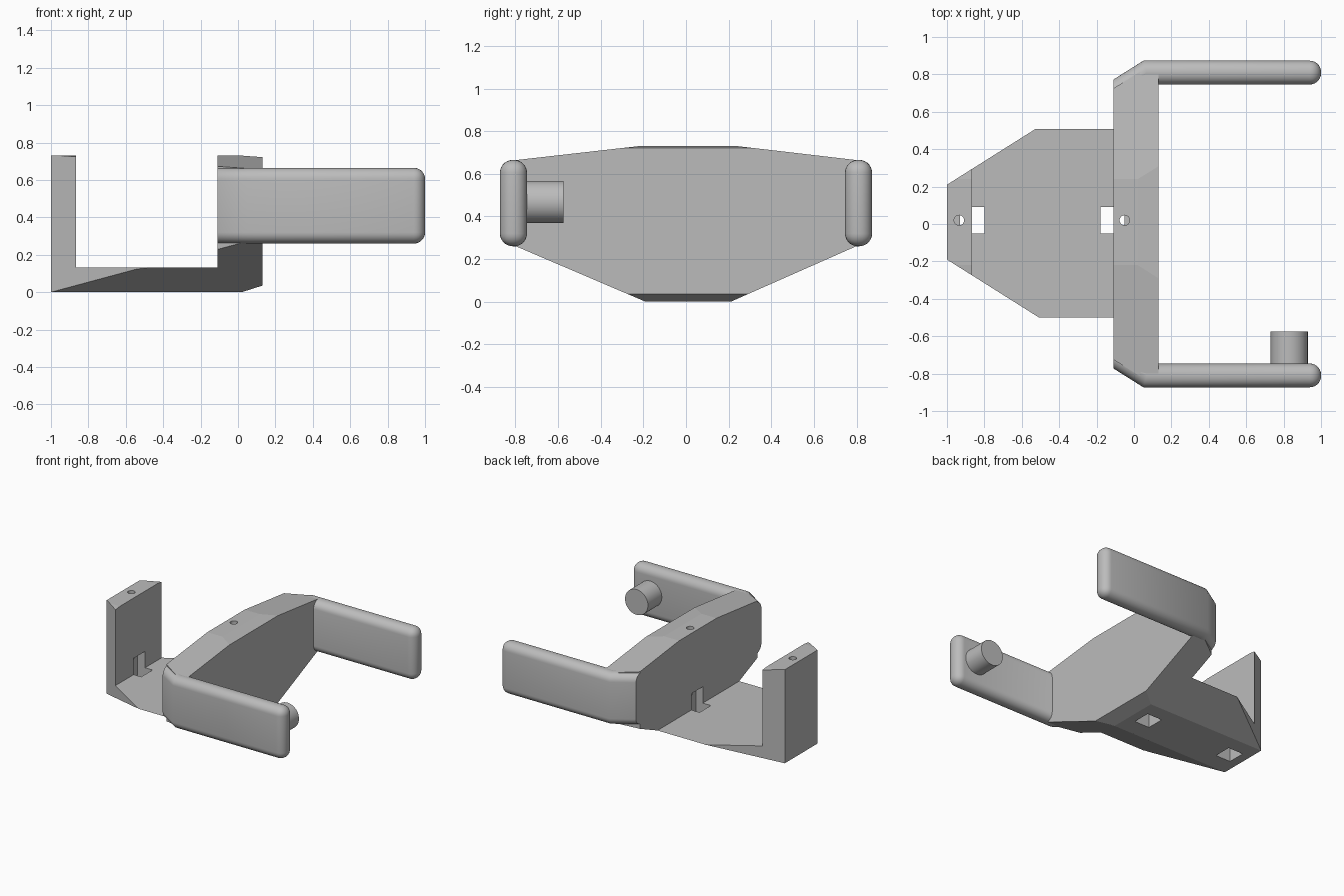
import bpy, bmesh
from mathutils import Vector, Matrix

cube = bpy.data.objects.get("Cube")
if cube:
    bpy.data.objects.remove(cube, do_unlink=True)

grey = bpy.data.materials.new("light grey")
grey.use_nodes = True
grey.diffuse_color = (0.5, 0.5, 0.5, 1)
grey.node_tree.nodes["Principled BSDF"].inputs["Base Color"].default_value = (0.5, 0.5, 0.5, 1)

MID = 0.01     # sideways centre of the bracket
BACK = -0.11   # rear face of the crossbar


def finish(bm, name, smooth=False):
    bmesh.ops.recalc_face_normals(bm, faces=bm.faces)
    mesh = bpy.data.meshes.new(name)
    bm.to_mesh(mesh)
    bm.free()
    mesh.materials.append(grey)
    ob = bpy.data.objects.new(name, mesh)
    bpy.context.collection.objects.link(ob)
    if smooth:
        activate(ob)
        bpy.ops.object.shade_smooth_by_angle(angle=0.6)
    return ob


def activate(ob):
    bpy.ops.object.select_all(action='DESELECT')
    ob.select_set(True)
    bpy.context.view_layer.objects.active = ob


def prism(points, shift):
    bm = bmesh.new()
    face = bm.faces.new([bm.verts.new(p) for p in points])
    ext = bmesh.ops.extrude_face_region(bm, geom=[face])
    moved = [g for g in ext["geom"] if isinstance(g, bmesh.types.BMVert)]
    bmesh.ops.translate(bm, verts=moved, vec=shift)
    bmesh.ops.recalc_face_normals(bm, faces=bm.faces)
    return bm


def slice_off(bm, point, normal):
    """Remove everything on the normal's side of a plane and cap the cut."""
    bmesh.ops.bisect_plane(bm, geom=bm.verts[:] + bm.edges[:] + bm.faces[:], dist=1e-5,
                           plane_co=point, plane_no=Vector(normal).normalized(), clear_outer=True)
    bmesh.ops.holes_fill(bm, edges=[e for e in bm.edges if e.is_boundary])
    bmesh.ops.recalc_face_normals(bm, faces=bm.faces)


def box(x0, x1, y0, y1, z0, z1):
    return prism([(x0, y0, z0), (x1, y0, z0), (x1, y1, z0), (x0, y1, z0)], (0, 0, z1 - z0))


def cylinder(radius, depth, matrix, segments=32):
    bm = bmesh.new()
    bmesh.ops.create_cone(bm, cap_ends=True, segments=segments, radius1=radius,
                          radius2=radius, depth=depth, matrix=matrix)
    return bm


def cut(ob, bm):
    cutter = finish(bm, "cutter")
    cutter.hide_render = True
    activate(ob)
    mod = ob.modifiers.new("cut", 'BOOLEAN')
    mod.operation = 'DIFFERENCE'
    mod.solver = 'EXACT'
    mod.object = cutter
    bpy.ops.object.modifier_apply(modifier=mod.name)
    bpy.data.objects.remove(cutter, do_unlink=True)


def section(x0, x1):
    """Shared eight-sided cross-section, swept along x."""
    half = [(0.2, 0), (0.81, 0.265), (0.81, 0.663), (0.23, 0.73)]
    loop = half + [(-y, z) for y, z in reversed(half)]
    return prism([(x0, y + MID * (abs(y) < 0.5), z) for y, z in loop], (x1 - x0, 0, 0))


# Base plate with the rear upright
bm = section(-1, BACK + 0.01)
for s in (1, -1):
    slice_off(bm, (-1, 0.2 * s + MID, 0), (-0.63, s, 0))
base = finish(bm, "base_and_upright")
cut(base, box(-0.865, 0.2, -1, 1, 0.132, 1))
for s in (1, -1):   # softened shoulders of the plate
    bm = prism([(-0.6, 0.47 * s + MID, -0.1), (-0.44, 0.52 * s + MID, -0.1),
                (-0.6, 0.65 * s + MID, -0.1)], (0, 0, 0.231))
    cut(base, bm)

# Crossbar
bm = section(BACK, 0.13)
for s in (1, -1):
    slice_off(bm, (BACK, 0.725 * s, 0), (-0.625, s, 0))
slice_off(bm, (0.02, 0, 0), (0.035, 0, -0.11))
slice_off(bm, (0.02, 0, 0.73), (0.008, 0, 0.11))
bar = finish(bm, "crossbar")

# Nut slots and screw holes
for x0, x1, hole_x in ((-0.93, -0.8, -0.935), (-0.18, -0.05, -0.05)):
    for ob in (base, bar):
        if ob is bar and x0 < -0.5:
            continue
        cut(ob, box(x0, x1, -0.05, 0.09, -0.1, 0.26))
    cut(base if x0 < -0.5 else bar,
        cylinder(0.027, 0.6, Matrix.Translation((hole_x, 0.02, 0.5)), 24))

# Rounded side arms, bent inward where they meet the crossbar
for side, s in (("right", -1), ("left", 1)):
    plan = [(-0.3, 0.653), (0.05, 0.873), (1, 0.873), (1, 0.746), (0.08, 0.746), (-0.3, 0.51)]
    bm = prism([(x, y * s, 0.26) for x, y in plan], (0, 0, 0.405))
    sharp = [e for e in bm.edges if e.calc_face_angle() > 0.9]
    bmesh.ops.bevel(bm, geom=sharp, offset=0.06, segments=7, profile=0.5, affect='EDGES')
    slice_off(bm, (BACK + 0.001, 0, 0), (-1, 0, 0))
    finish(bm, side + "_arm", True)

# Peg on the inside of the right arm
turn = Matrix.Translation((0.83, -0.67, 0.468)) @ Matrix.Rotation(1.5708, 4, 'X')
finish(cylinder(0.099, 0.19, turn, 48), "peg", True)
